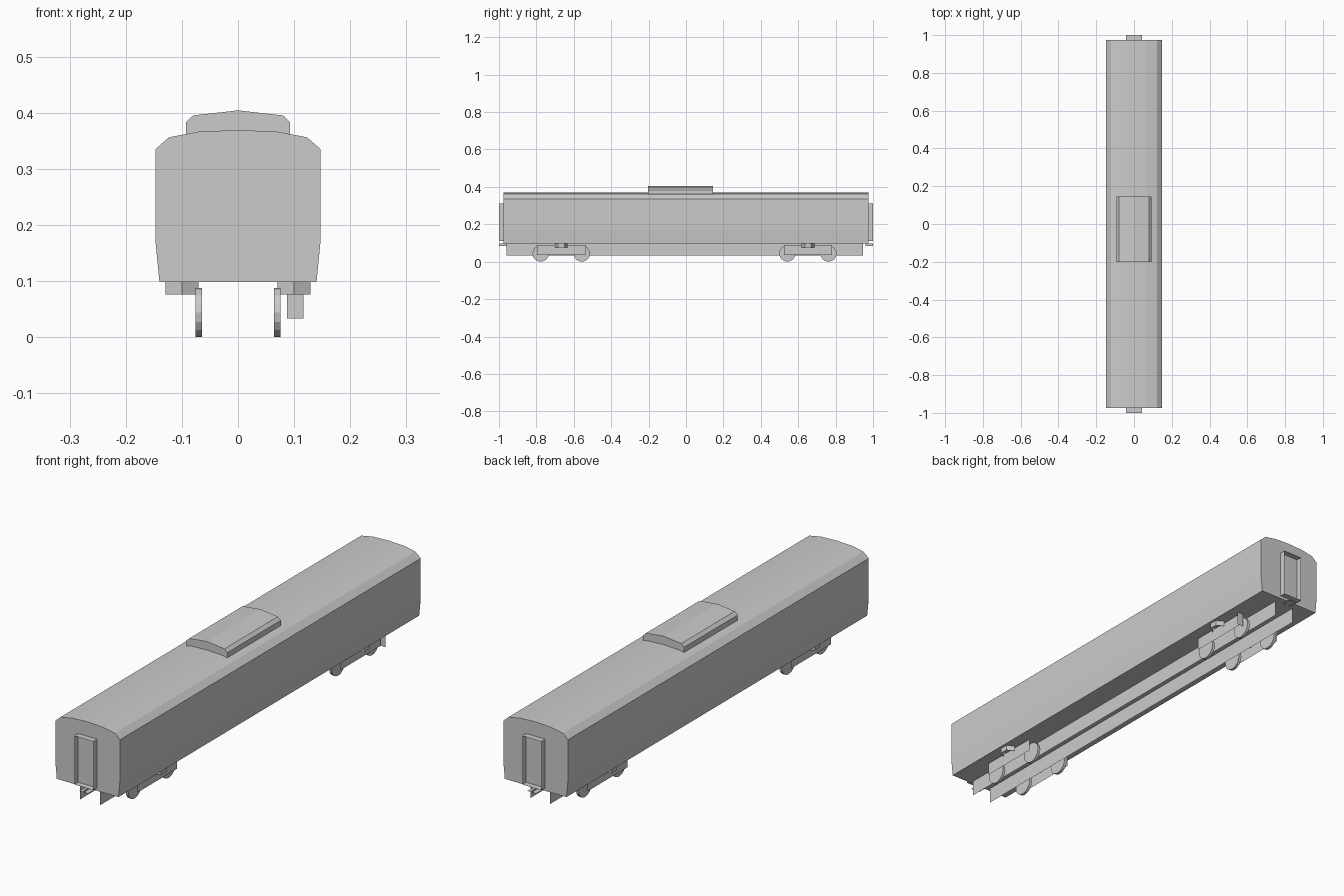
import bpy
import math

if "Cube" in bpy.data.objects:
    bpy.data.objects.remove(bpy.data.objects["Cube"])


def mesh(name, verts, faces):
    me = bpy.data.meshes.new(name)
    me.from_pydata(verts, [], faces)
    ob = bpy.data.objects.new(name, me)
    bpy.context.collection.objects.link(ob)
    return ob


def extrude(name, loop, axis, a, b, caps=True):
    """Sweep a counter-clockwise 2D loop along x, y or z from a to b."""
    n = len(loop)
    place = {
        "x": lambda p, t: (t, p[0], p[1]),
        "y": lambda p, t: (p[0], -t, p[1]),
        "z": lambda p, t: (p[0], p[1], t),
    }[axis]
    verts = [place(p, t) for t in (a, b) for p in loop]
    faces = [(i, (i + 1) % n, n + (i + 1) % n, n + i) for i in range(n)]
    if caps:
        faces += [tuple(reversed(range(n))), tuple(range(n, 2 * n))]
    return mesh(name, verts, faces)


def ring(cx, cy, r, sides, start=0.0):
    return [(cx + r * math.cos(start + math.tau * i / sides),
             cy + r * math.sin(start + math.tau * i / sides)) for i in range(sides)]


def mirrored(half):
    """Right-hand profile points, bottom to top, completed to a closed loop."""
    return half + [(-x, z) for x, z in reversed(half) if x > 0]


def side_sheet(name, x, y0, y1, z0, z1):
    return mesh(name, [(x, y0, z0), (x, y1, z0), (x, y1, z1), (x, y0, z1)], [(0, 1, 2, 3)])


# Car body with arched roof
extrude("car_body", mirrored([(0.14, 0.098), (0.147, 0.17), (0.147, 0.335),
                              (0.123, 0.356), (0.07, 0.366), (0, 0.369)]),
        "y", -0.975, 0.975)

# Roof equipment housing
extrude("roof_unit", mirrored([(0.093, 0.355), (0.093, 0.383), (0.08, 0.395), (0, 0.404)]),
        "y", -0.145, 0.202)

# Gangway frames and couplers at both ends
for end, s in (("front", -1), ("rear", 1)):
    t0, t1 = sorted((-s * 0.975, -s * 1.0))
    extrude(end + "_gangway", [(-0.043, 0.11), (0.043, 0.11), (0.043, 0.31), (-0.043, 0.31)],
            "y", t0, t1, caps=False)
    mesh(end + "_coupler", [(-0.02, s * 0.96, 0.09), (0.02, s * 0.96, 0.09),
                            (0.02, s, 0.09), (-0.02, s, 0.09)], [(0, 1, 2, 3)])
    side_sheet(end + "_coupler_web", 0, s * 0.96, s, 0.084, 0.096)

# Long underframe sills
for side, s in (("left", -1), ("right", 1)):
    side_sheet(side + "_sill", s * 0.045, -0.96, 0.945, 0.033, 0.098)

# Bogies: side frames, air springs and wheels
for end, yc in (("front", -0.667), ("rear", 0.652)):
    for side, s in (("left", -1), ("right", 1)):
        tag = end + "_" + side
        side_sheet(tag + "_bogie_frame", s * 0.1, yc - 0.129, yc + 0.129, 0.037, 0.089)
        extrude(tag + "_air_spring", ring(s * 0.1, yc, 0.034, 6, math.pi / 2),
                "z", 0.076, 0.098, caps=False)
        for k, dy in enumerate((-0.11, 0.11)):
            extrude(f"{tag}_wheel_{k + 1}", ring(yc + dy, 0.0435, 0.0435, 16),
                    "x", s * 0.07 - 0.006, s * 0.07 + 0.006)

# Single hanging plate on the rear right bogie
mesh("hanging_plate", [(0.087, 0.79, 0.033), (0.117, 0.79, 0.033),
                       (0.117, 0.79, 0.09), (0.087, 0.79, 0.09)], [(0, 1, 2, 3)])
